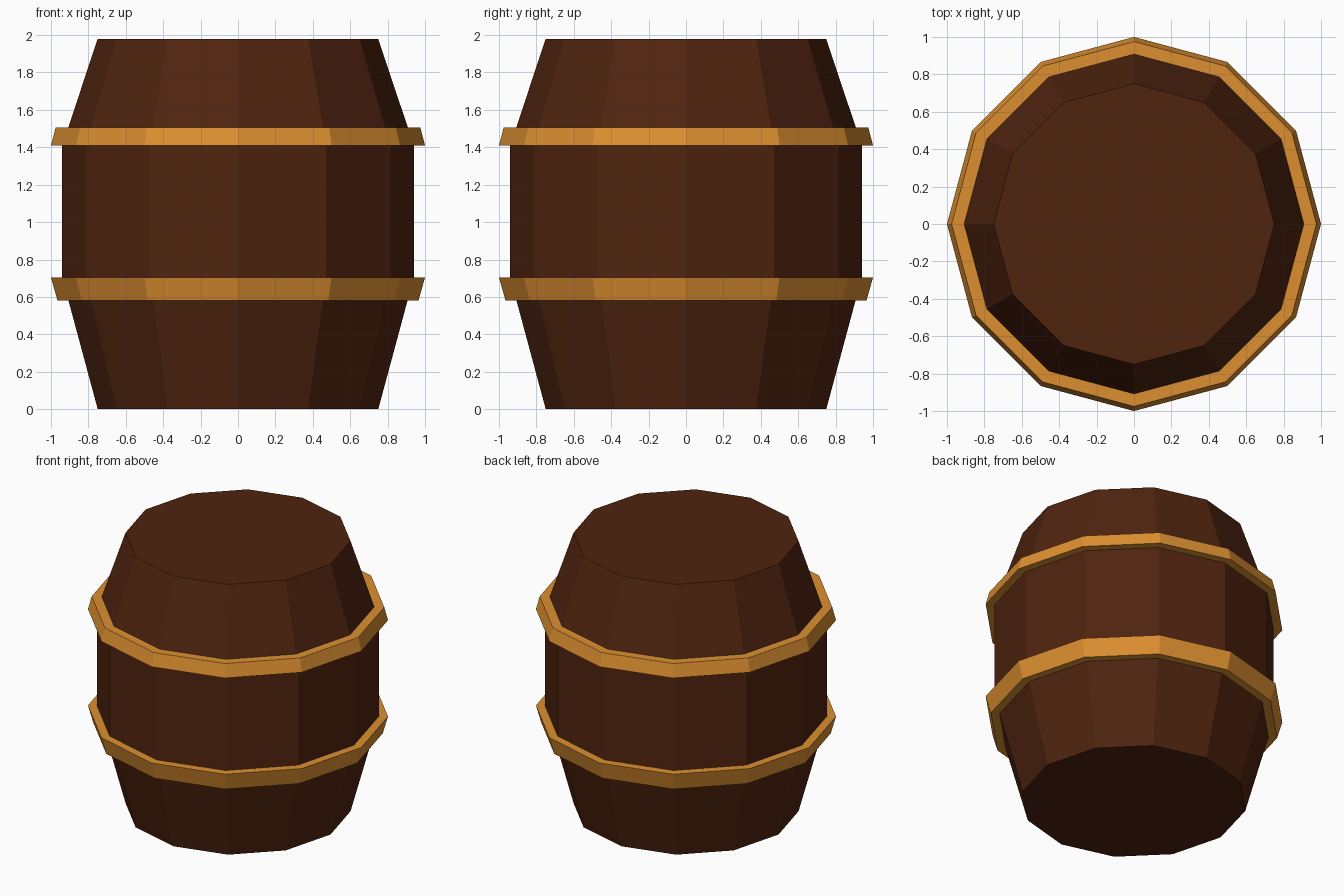
import bpy, bmesh
from math import cos, sin, pi

if "Cube" in bpy.data.objects:
    bpy.data.objects.remove(bpy.data.objects["Cube"])

SIDES = 12


def material(name, color):
    m = bpy.data.materials.new(name)
    m.diffuse_color = (*color, 1)
    m.use_nodes = True
    m.node_tree.nodes["Principled BSDF"].inputs["Base Color"].default_value = m.diffuse_color
    return m


wood = material("dark wood", (0.080, 0.0175, 0.0048))
brass = material("golden metal", (0.72, 0.275, 0.030))


def lathe(name, profile, mat, closed):
    """Spin (radius, z) points into a flat-sided part: a closed ring or a capped solid."""
    bm = bmesh.new()
    rings = [[bm.verts.new((r * cos(2 * pi * i / SIDES), r * sin(2 * pi * i / SIDES), z))
              for i in range(SIDES)] for r, z in profile]
    pairs = list(zip(rings, rings[1:]))
    if closed:
        pairs.append((rings[-1], rings[0]))
    for a, b in pairs:
        for i in range(SIDES):
            j = (i + 1) % SIDES
            bm.faces.new((a[i], a[j], b[j], b[i]))
    if not closed:
        bm.faces.new(rings[0][::-1])
        bm.faces.new(rings[-1])
    bmesh.ops.recalc_face_normals(bm, faces=bm.faces)
    mesh = bpy.data.meshes.new(name)
    bm.to_mesh(mesh)
    bm.free()
    mesh.materials.append(mat)
    obj = bpy.data.objects.new(name, mesh)
    bpy.context.collection.objects.link(obj)
    return obj


# Bulging wooden body with flat lids
lathe("barrel_body", [(0.75, 0), (0.94, 0.705), (0.94, 1.41), (0.75, 1.98)], wood, False)

# Slanted metal hoops, slightly sunk into the body
lathe("lower_hoop", [(0.89, 0.58), (0.965, 0.58), (1.0, 0.705), (0.92, 0.705)], brass, True)
lathe("upper_hoop", [(0.92, 1.41), (1.0, 1.41), (0.975, 1.505), (0.90, 1.505)], brass, True)
